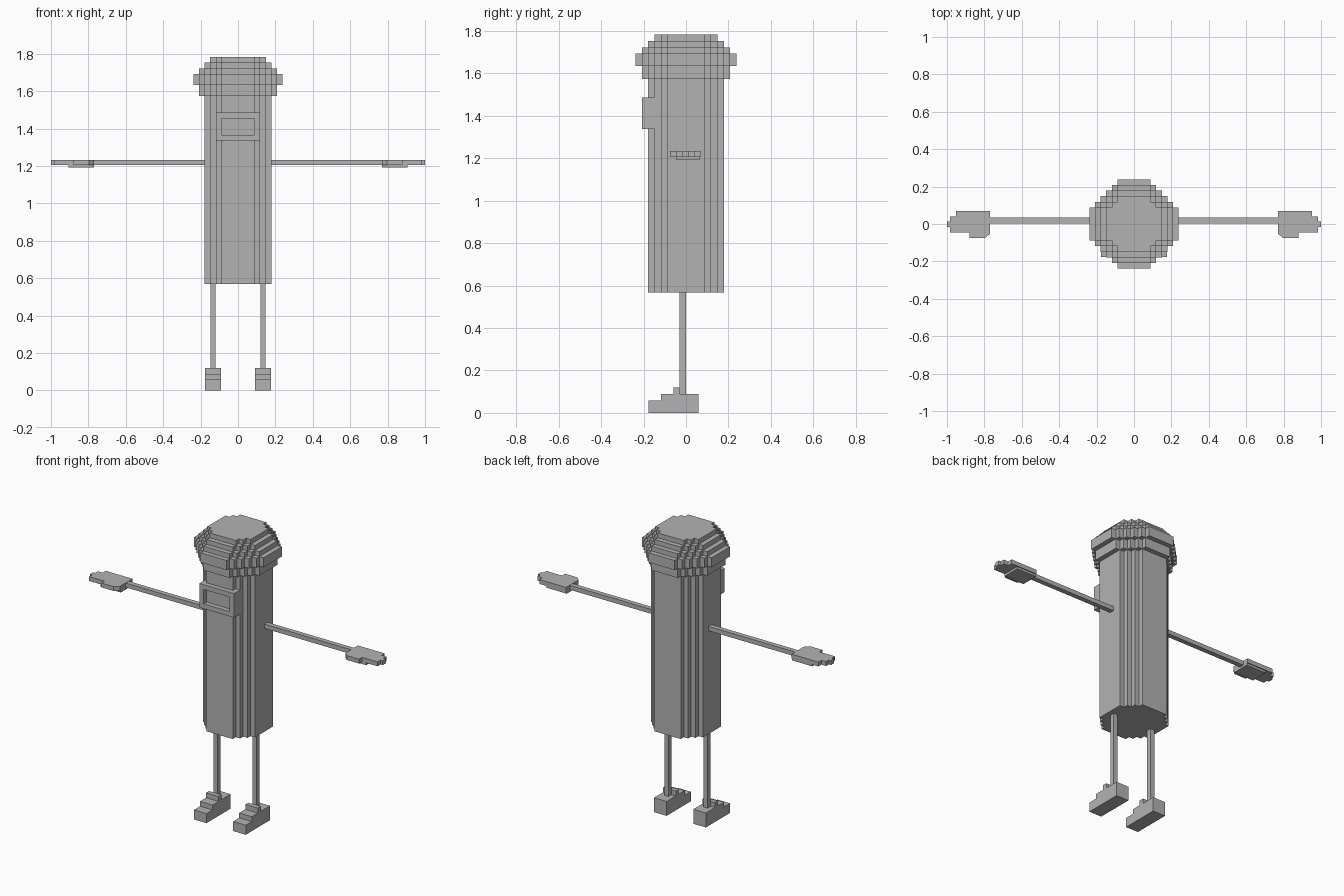
import bpy, bmesh

if "Cube" in bpy.data.objects:
    bpy.data.objects.remove(bpy.data.objects["Cube"])

U = 0.0297  # block size
grey = bpy.data.materials.new("plain grey")
grey.diffuse_color = (0.45, 0.45, 0.45, 1)
grey.use_nodes = True
grey.node_tree.nodes["Principled BSDF"].inputs["Base Color"].default_value = grey.diffuse_color


def finish(name, bm):
    bmesh.ops.recalc_face_normals(bm, faces=bm.faces)
    mesh = bpy.data.meshes.new(name)
    bm.to_mesh(mesh)
    bm.free()
    mesh.materials.append(grey)
    ob = bpy.data.objects.new(name, mesh)
    bpy.context.collection.objects.link(ob)
    return ob


def prism(bm, pts, offset):
    """Extrude a closed outline of 3D points along an offset."""
    face = bm.faces.new([bm.verts.new(p) for p in pts])
    ext = bmesh.ops.extrude_face_region(bm, geom=[face], use_keep_orig=True)
    verts = [g for g in ext["geom"] if isinstance(g, bmesh.types.BMVert)]
    bmesh.ops.translate(bm, verts=verts, vec=offset)


def box(bm, x0, x1, y0, y1, z0, z1):
    prism(bm, [(x0, y0, z0), (x1, y0, z0), (x1, y1, z0), (x0, y1, z0)],
          (0, 0, z1 - z0))


def stepped_octagon(half):
    """Blocky octagon outline with flats six blocks wide."""
    quarter = []
    for k in range(half - 2):
        quarter.append((half - k, 3 + k))
        if k < half - 3:
            quarter.append((half - k - 1, 3 + k))
    pts = []
    for _ in range(4):
        pts += quarter
        quarter = [(-y, x) for x, y in quarter]
    return [(x * U, y * U) for x, y in pts]


def column(bm, half, z0, z1):
    prism(bm, [(x, y, z0) for x, y in stepped_octagon(half)], (0, 0, z1 - z0))


# Body
bm = bmesh.new()
column(bm, 6, 0.568, 53 * U)
finish("body", bm)

# Cap, in stacked layers
bm = bmesh.new()
for half, low, high in [(7, 53, 55), (8, 55, 57), (7, 57, 58), (6, 58, 59), (5, 59, 60)]:
    column(bm, half, low * U, high * U)
finish("cap", bm)

# Raised frame on the face
bm = bmesh.new()
for x0, x1, z0, z1 in [(-4, 4, 45, 46), (-4, 4, 49, 50), (-4, -3, 46, 49), (3, 4, 46, 49)]:
    box(bm, x0 * U, x1 * U, -7 * U, (-6 if abs(x0 + x1) == 0 else -5) * U, z0 * U, z1 * U)
# close the gap behind the frame ends
for s in (-1, 1):
    xs = sorted((s * 3 * U, s * 4 * U))
    box(bm, xs[0], xs[1], -6 * U, -5 * U, 45 * U, 50 * U)
finish("face_frame", bm)

HAND = [(0.77, 0.07), (0.953, 0.07), (0.953, 0.04), (0.985, 0.04), (0.985, 0.014),
        (1.0, 0.014), (1.0, -0.016), (0.985, -0.016), (0.985, -0.045), (0.879, -0.045),
        (0.879, -0.075), (0.797, -0.075), (0.77, -0.052)]
FOOT = [(-0.177, 0), (0.059, 0), (0.059, 0.089), (-0.03, 0.089), (-0.03, 0.119),
        (-0.059, 0.119), (-0.059, 0.089), (-0.118, 0.089), (-0.118, 0.059), (-0.177, 0.059)]

for side, s in (("right", 1), ("left", -1)):
    # Arm
    bm = bmesh.new()
    box(bm, s * 0.178, s * 0.775, 0.004, 0.034, 1.205, 1.232)
    finish(side + "_arm", bm)
    # Hand with thicker palm
    bm = bmesh.new()
    prism(bm, [(s * x, y, 1.206) for x, y in HAND], (0, 0, 0.027))
    box(bm, s * 0.77, s * 0.907, -0.045, 0.064, 1.192, 1.206)
    finish(side + "_hand", bm)
    # Leg
    bm = bmesh.new()
    box(bm, s * 0.12, s * 0.148, -0.03, 0, 0.089, 0.568)
    finish(side + "_leg", bm)
    # Stepped foot
    bm = bmesh.new()
    prism(bm, [(s * 0.091, y, z) for y, z in FOOT], (s * 0.086, 0, 0))
    finish(side + "_foot", bm)
